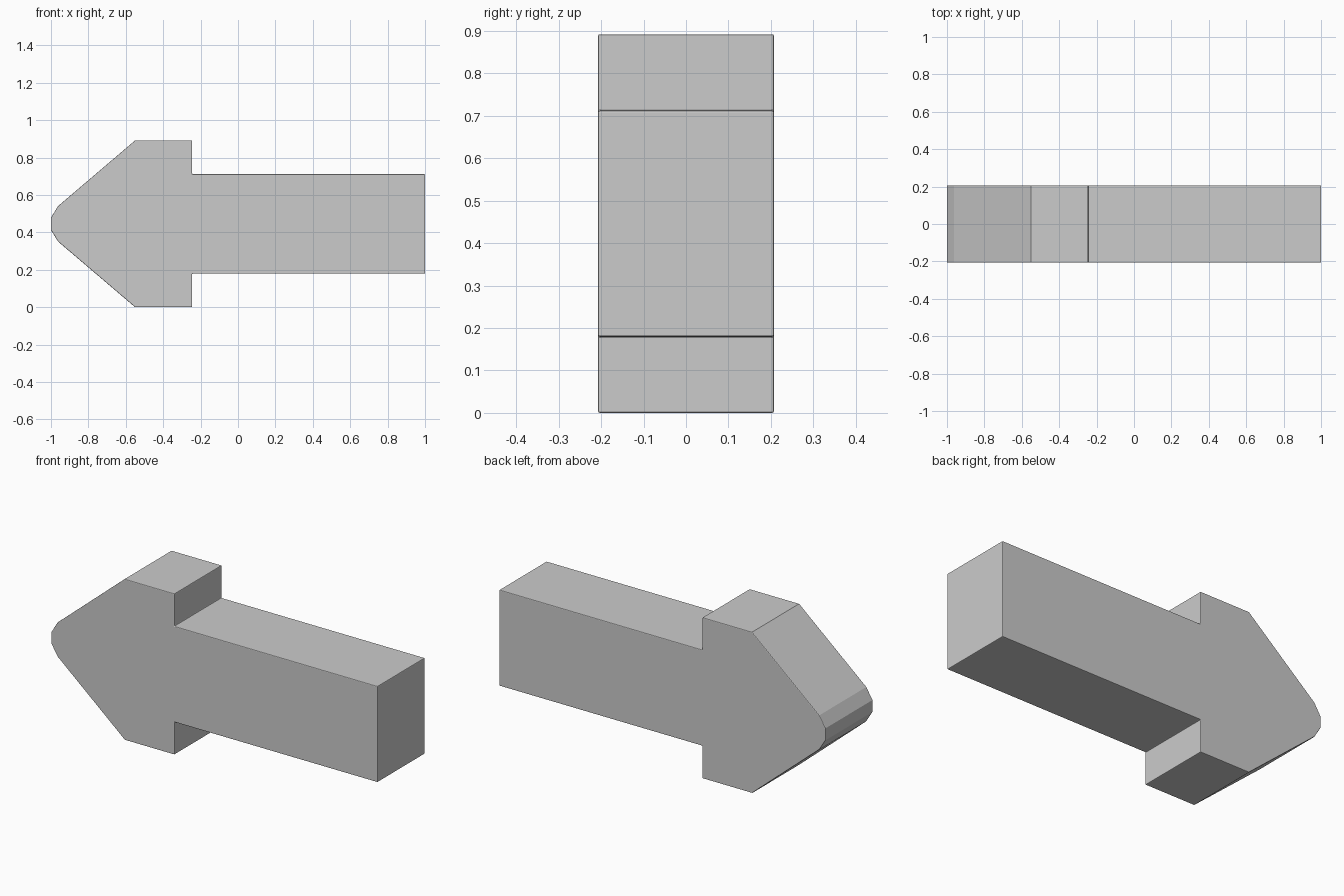
import bpy, bmesh
from mathutils import Vector

if "Cube" in bpy.data.objects:
    bpy.data.objects.remove(bpy.data.objects["Cube"])

MID_Z = 0.446      # height of the arrow's axis
HALF_DEPTH = 0.207

# Upper half of the arrow outline: (x, distance from axis), tip to tail
half = [(-1.0, 0.033), (-0.962, 0.095), (-0.55, 0.446),
        (-0.245, 0.446), (-0.245, 0.266), (1.0, 0.266)]
outline = [(x, MID_Z + d) for x, d in half]
outline += [(x, MID_Z - d) for x, d in reversed(half)]

# Arrow body: fill the outline and extrude it through the depth
bm = bmesh.new()
face = bm.faces.new([bm.verts.new((x, -HALF_DEPTH, z)) for x, z in outline])
ext = bmesh.ops.extrude_face_region(bm, geom=[face])
moved = [g for g in ext["geom"] if isinstance(g, bmesh.types.BMVert)]
bmesh.ops.translate(bm, verts=moved, vec=Vector((0, 2 * HALF_DEPTH, 0)))
bmesh.ops.recalc_face_normals(bm, faces=bm.faces)

mesh = bpy.data.meshes.new("arrow")
bm.to_mesh(mesh)
bm.free()
arrow = bpy.data.objects.new("arrow", mesh)
bpy.context.collection.objects.link(arrow)

# Slightly softened edges
bevel = arrow.modifiers.new("soft_edges", 'BEVEL')
bevel.width = 0.004
bevel.segments = 2
bevel.limit_method = 'ANGLE'
bevel.angle_limit = 1.0
